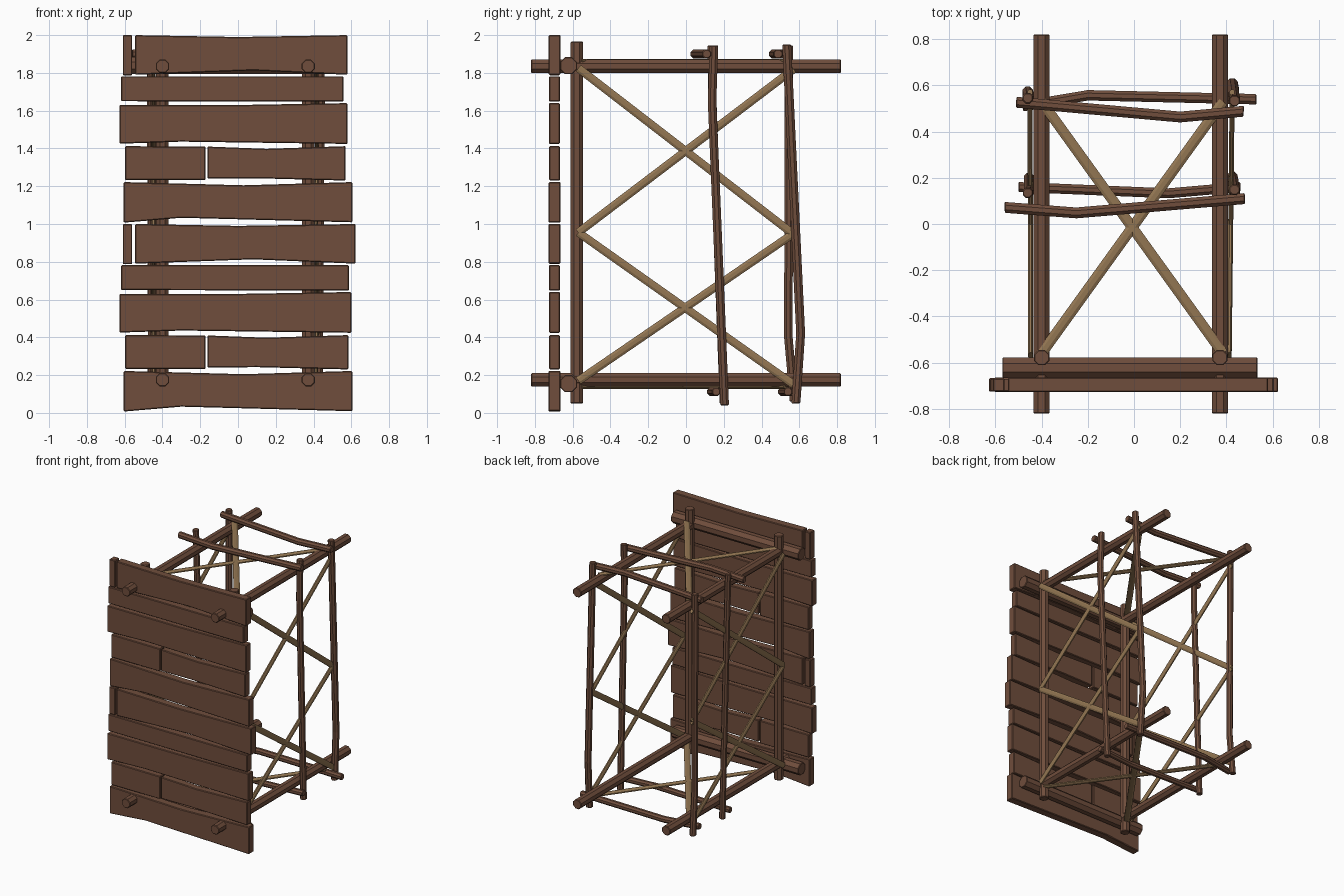
import bpy, bmesh, math
from mathutils import Vector

if "Cube" in bpy.data.objects:
    bpy.data.objects.remove(bpy.data.objects["Cube"])


def material(name, rgb):
    m = bpy.data.materials.new(name)
    m.diffuse_color = (*rgb, 1)
    m.use_nodes = True
    m.node_tree.nodes["Principled BSDF"].inputs["Base Color"].default_value = m.diffuse_color
    return m


DARK = material("dark_wood", (0.16, 0.075, 0.045))
LIGHT = material("light_wood", (0.29, 0.18, 0.085))


def finish(name, bm, mat, bevel=0.0):
    bmesh.ops.recalc_face_normals(bm, faces=bm.faces)
    me = bpy.data.meshes.new(name)
    bm.to_mesh(me)
    bm.free()
    ob = bpy.data.objects.new(name, me)
    bpy.context.collection.objects.link(ob)
    me.materials.append(mat)
    if bevel:
        mod = ob.modifiers.new("worn_edges", 'BEVEL')
        mod.width = bevel
        mod.segments = 1
        mod.limit_method = 'ANGLE'
        mod.angle_limit = math.radians(60)
    return ob


def pole(name, pts, ru, rv=None, side=(1, 0, 0), mat=DARK, n=8, bevel=0.004):
    """Faceted pole along pts; rv is the radius along 'side', ru across it."""
    rv = rv or ru
    pts = [Vector(p) for p in pts]
    axis = (pts[-1] - pts[0]).normalized()
    u = axis.cross(Vector(side)).normalized()
    v = u.cross(axis)
    bm = bmesh.new()
    rings = []
    for p in pts:
        ring = []
        for i in range(n):
            a = 2 * math.pi * (i + 0.5) / n
            ring.append(bm.verts.new(p + u * ru * 1.06 * math.cos(a) + v * rv * 1.06 * math.sin(a)))
        rings.append(ring)
    for r0, r1 in zip(rings, rings[1:]):
        for i in range(n):
            j = (i + 1) % n
            bm.faces.new((r0[i], r0[j], r1[j], r1[i]))
    bm.faces.new(rings[0])
    bm.faces.new(rings[-1])
    return finish(name, bm, mat, bevel)


def plank(name, bottom, top, y0=-0.728, y1=-0.664):
    """Board outlined by its bottom and top edges (x, z), left to right."""
    outline = bottom + top[::-1]
    bm = bmesh.new()
    f = [bm.verts.new((x, y0, z)) for x, z in outline]
    b = [bm.verts.new((x, y1, z)) for x, z in outline]
    bm.faces.new(f)
    bm.faces.new(b)
    for i in range(len(f)):
        j = (i + 1) % len(f)
        bm.faces.new((f[i], f[j], b[j], b[i]))
    return finish(name, bm, DARK, 0.005)


# Plank wall: the same five-row pattern stacked twice, with varying right ends
for k, (base, r) in enumerate([(0.0, (0.605, 0.585, 0.60, 0.588, 0.623)),
                               (1.0, (0.605, 0.57, 0.58, 0.558, 0.58))]):
    t = f"_{k + 1}"

    def edge(*p):
        return [(x, base + z) for x, z in p]

    plank("sill_plank" + t, edge((-0.605, 0.007), (-0.3, 0.033), (r[0], 0.009)),
          edge((-0.605, 0.222), (0.03, 0.205), (r[0], 0.222)))
    plank("short_plank" + t, edge((-0.597, 0.232), (-0.172, 0.232)),
          edge((-0.597, 0.412), (-0.172, 0.41)), -0.722, -0.667)
    plank("medium_plank" + t, edge((-0.162, 0.24), (0.1, 0.242), (r[1], 0.23)),
          edge((-0.162, 0.41), (0.15, 0.398), (r[1], 0.412)), -0.724, -0.667)
    plank("wide_plank" + t, edge((-0.628, 0.425), (-0.3, 0.436), (r[2], 0.424)),
          edge((-0.628, 0.63), (0, 0.63), (r[2], 0.64)), -0.726, -0.667)
    plank("narrow_plank" + t, edge((-0.62, 0.65), (r[3], 0.648)),
          edge((-0.62, 0.782), (r[3], 0.782)), -0.726, -0.667)
    plank("end_piece" + t, edge((-0.61, 0.787), (-0.56, 0.787)),
          edge((-0.61, 1.0), (-0.56, 1.0)), -0.725, -0.667)
    plank("bowed_plank" + t, edge((-0.545, 0.79), (0.08, 0.813), (r[4], 0.79)),
          edge((-0.545, 1.0), (0, 0.99), (r[4], 1.0)))

# Main beams, front posts and the rails behind the planks
for z, lvl in ((0.175, "lower"), (1.835, "upper")):
    for x, s in ((-0.4, "left"), (0.372, "right")):
        pole(f"{lvl}_{s}_beam", [(x, -0.82, z), (x, 0.82, z)], 0.036)
for z, lvl in ((0.155, "lower"), (1.838, "upper")):
    pole(f"{lvl}_front_rail", [(-0.57, -0.622, z), (0.535, -0.622, z)], 0.046, side=(0, 0, 1))
for x, s in ((-0.4, "left"), (0.372, "right")):
    pole(f"{s}_front_post", [(x, -0.578, 0.05), (x, -0.578, 1.965)], 0.034)

# Crooked posts lashed to the outside of the beams
pole("right_middle_post", [(0.435, 0.148, 1.945), (0.437, 0.138, 1.65), (0.425, 0.205, 0.04)], 0.023)
pole("right_back_post", [(0.435, 0.533, 1.95), (0.425, 0.607, 0.42), (0.43, 0.582, 0.05)], 0.024)
pole("left_middle_post", [(-0.46, 0.135, 1.945), (-0.455, 0.14, 1.65), (-0.455, 0.2, 0.05)], 0.022)
pole("left_back_post", [(-0.46, 0.545, 1.945), (-0.455, 0.542, 0.4), (-0.46, 0.572, 0.06)], 0.023)

# Crooked crossbars above the top beams and below the bottom beams
pole("upper_middle_crossbar", [(-0.56, 0.072, 1.9), (-0.25, 0.048, 1.9), (0.48, 0.11, 1.9)], 0.024, side=(0, 0, 1))
pole("upper_back_crossbar", [(-0.51, 0.527, 1.9), (0.2, 0.463, 1.9), (0.475, 0.488, 1.9)], 0.024, side=(0, 0, 1))
pole("lower_middle_crossbar", [(-0.5, 0.16, 0.112), (0.15, 0.133, 0.112), (0.46, 0.16, 0.112)], 0.022, side=(0, 0, 1))
pole("lower_back_crossbar", [(-0.48, 0.51, 0.112), (-0.2, 0.557, 0.112), (0.53, 0.54, 0.112)], 0.023, side=(0, 0, 1))

# Flat cross braces on both sides: (front z, back z) for each of the two bays
for s, xf, xb in (("left", -0.447, -0.45), ("right", 0.412, 0.425)):
    for i, (zf, zb) in enumerate(((0.17, 0.95), (0.955, 0.15), (0.955, 1.82), (1.825, 0.945))):
        pole(f"{s}_side_brace_{i + 1}", [(xf, -0.57, zf), (xb, 0.57, zb)],
             0.022, 0.011, mat=LIGHT, bevel=0)

# Flat cross braces lying across the top and bottom beams
for lvl, z in (("upper", 1.864), ("lower", 0.138)):
    for i, (x0, x1) in enumerate(((-0.4, 0.385), (0.385, -0.4))):
        pole(f"{lvl}_brace_{i + 1}", [(x0, -0.56, z), (x1, 0.53, z)],
             0.023, 0.011, side=(0, 0, 1), mat=LIGHT, bevel=0)
